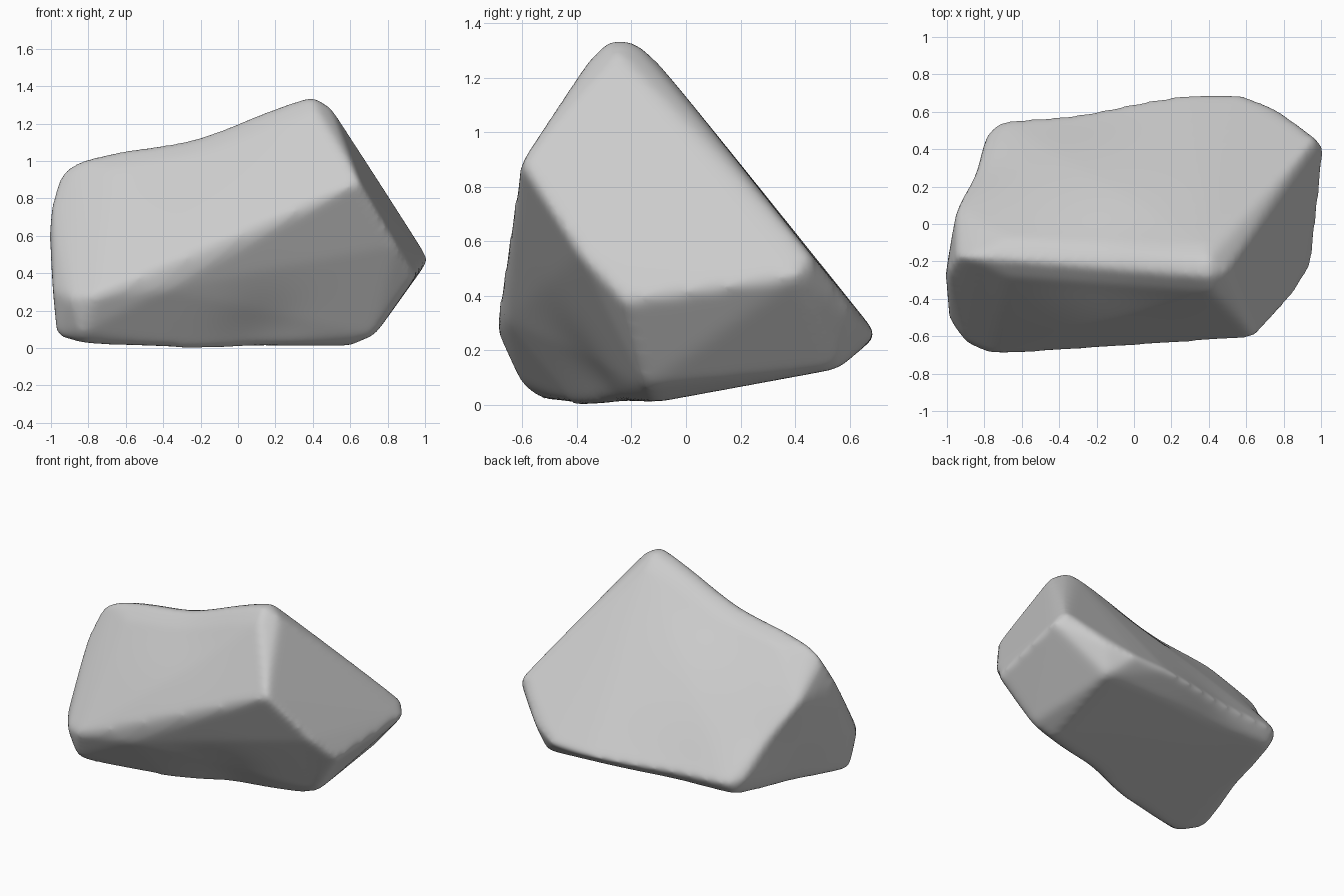
import bpy
import bmesh
from math import exp
from mathutils import Vector

if "Cube" in bpy.data.objects:
    bpy.data.objects.remove(bpy.data.objects["Cube"])

# Blunted corners of the boulder, grouped by side
peak = [(0.40, -0.28, 1.35), (0.40, -0.19, 1.34), (0.50, -0.25, 1.29),
        (0.42, -0.36, 1.27), (0.38, -0.11, 1.27)]
ridge_end = [(-0.68, -0.19, 1.06), (-0.68, -0.08, 1.01), (-0.68, -0.28, 0.97),
             (-0.87, -0.18, 1.0), (-0.95, -0.18, 0.93)]
front_edge = [(0.65, -0.61, 0.89), (-0.40, -0.66, 0.31), (-0.76, -0.70, 0.28),
              (-0.90, -0.64, 0.27)]
right_side = [(0.85, -0.39, 0.55), (0.95, -0.23, 0.38), (1.02, 0.41, 0.47),
              (0.97, 0.46, 0.55)]
back_foot = [(0.76, 0.62, 0.33), (0.56, 0.70, 0.26), (0.30, 0.70, 0.25),
             (0.70, 0.56, 0.13), (-0.71, 0.56, 0.26), (-0.74, 0.49, 0.17),
             (-0.79, 0.49, 0.28)]
left_side = [(-0.99, -0.51, 0.30), (-1.01, -0.27, 0.60), (-1.0, -0.26, 0.76),
             (-0.95, 0.09, 0.73), (-0.97, -0.45, 0.06)]
underside = [(0.59, -0.12, 0.005), (0.73, -0.15, 0.065), (-0.82, -0.54, 0.02),
             (-0.84, -0.61, 0.08), (-0.25, -0.40, -0.004)]
corners = (peak + ridge_end + front_edge + right_side + back_foot
           + left_side + underside)

# Chiselled block wrapped around the corners
bm = bmesh.new()
for corner in corners:
    bm.verts.new(corner)
hull = bmesh.ops.convex_hull(bm, input=bm.verts)
unused = {g for g in hull["geom_interior"] + hull["geom_unused"]
          if isinstance(g, bmesh.types.BMVert)}
bmesh.ops.delete(bm, geom=list(unused), context="VERTS")
bmesh.ops.recalc_face_normals(bm, faces=bm.faces)
mesh = bpy.data.meshes.new("boulder")
bm.to_mesh(mesh)
bm.free()
boulder = bpy.data.objects.new("boulder", mesh)
bpy.context.collection.objects.link(boulder)
bpy.context.view_layer.objects.active = boulder
boulder.select_set(True)

# Even surface with softly worn edges
remesh = boulder.modifiers.new("even_surface", "REMESH")
remesh.mode = "VOXEL"
remesh.voxel_size = 0.018
worn = boulder.modifiers.new("worn_edges", "SMOOTH")
worn.factor = 0.5
worn.iterations = 28
for name in ("even_surface", "worn_edges"):
    bpy.ops.object.modifier_apply(modifier=name)


def dent(centre, push, radius):
    """Press a shallow hollow into the surface."""
    for v in boulder.data.vertices:
        d = (v.co - Vector(centre)).length / radius
        v.co += Vector(push) * exp(-d * d)


# Hollows along the ridge, the left edges and the front and back feet
dent((-0.22, -0.20, 1.16), (0, 0, -0.06), 0.38)
dent((-0.86, 0.29, 0.50), (0.02, -0.01, 0), 0.2)
dent((-0.85, 0.0, 0.10), (0.02, 0, 0), 0.2)
dent((0.15, -0.38, 0.03), (0, 0.03, 0.008), 0.25)
dent((-0.30, 0.60, 0.22), (0, -0.025, 0), 0.3)

# Plain grey stone
stone = bpy.data.materials.new("grey_stone")
stone.use_nodes = True
colour = (0.6, 0.6, 0.6, 1)
stone.diffuse_color = colour
shader = stone.node_tree.nodes["Principled BSDF"]
shader.inputs["Base Color"].default_value = colour
shader.inputs["Roughness"].default_value = 0.9
boulder.data.materials.append(stone)
bpy.ops.object.shade_smooth()
